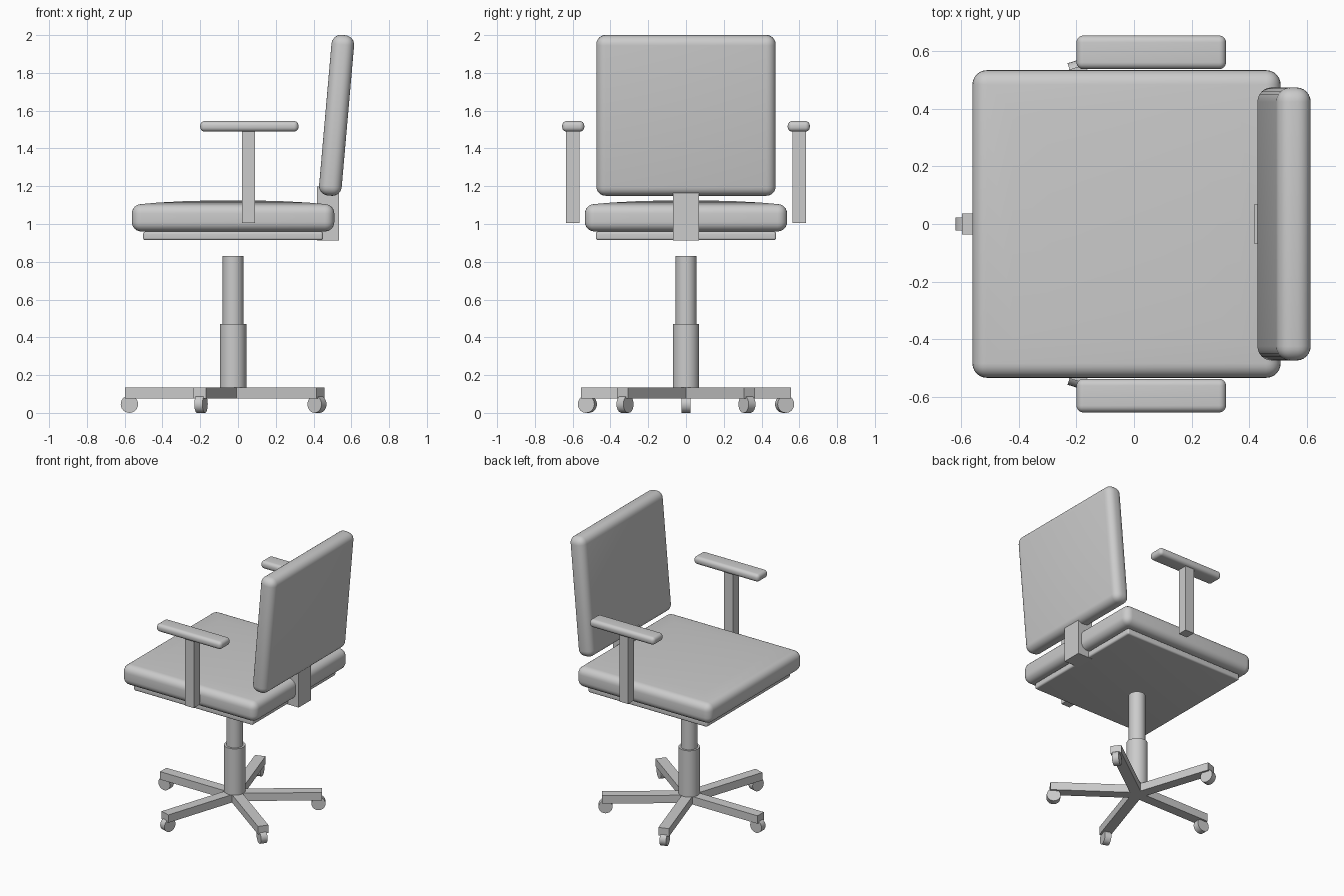
import bpy, bmesh
from math import radians, cos, sin, pi
from mathutils import Matrix, Vector

if "Cube" in bpy.data.objects:
    bpy.data.objects.remove(bpy.data.objects["Cube"])


def finish(bm, name, loc=(0, 0, 0), rot=(0, 0, 0), smooth=False):
    bmesh.ops.recalc_face_normals(bm, faces=bm.faces[:])
    mesh = bpy.data.meshes.new(name)
    bm.to_mesh(mesh)
    bm.free()
    obj = bpy.data.objects.new(name, mesh)
    bpy.context.collection.objects.link(obj)
    obj.location, obj.rotation_euler = loc, rot
    if smooth:
        bpy.ops.object.select_all(action='DESELECT')
        obj.select_set(True)
        bpy.context.view_layer.objects.active = obj
        bpy.ops.object.shade_smooth_by_angle(angle=radians(35))
    return obj


def box(name, center, size, bevel=0, rot=(0, 0, 0), crown=()):
    bm = bmesh.new()
    bmesh.ops.create_cube(bm, size=1)
    bmesh.ops.scale(bm, vec=size, verts=bm.verts)
    if bevel:
        bmesh.ops.bevel(bm, geom=bm.edges[:], offset=bevel, segments=6,
                        profile=0.5, affect='EDGES')
    # optional gentle crown: inset the top face in rising steps
    for width, rise in crown:
        bm.normal_update()
        top = max(bm.faces, key=lambda f: (f.normal.z > 0.99) * f.calc_area()
                  * (f.calc_center_median().z > 0))
        bmesh.ops.inset_region(bm, faces=[top], thickness=width,
                               use_even_offset=True)
        for v in top.verts:
            v.co.z += rise
    return finish(bm, name, center, rot, bevel > 0)


def cylinder(name, center, radius, depth, rot=(0, 0, 0), segments=32):
    bm = bmesh.new()
    bmesh.ops.create_cone(bm, cap_ends=True, segments=segments,
                          radius1=radius, radius2=radius, depth=depth)
    return finish(bm, name, center, rot, True)


# Seat cushion and its pan
box("seat_cushion", (-0.026, 0, 1.033), (1.072, 1.07, 0.145), 0.05,
    crown=((0.09, 0.008), (0.13, 0.007), (0.14, 0.004)))
box("seat_pan", (-0.026, 0, 0.937), (0.952, 0.955, 0.045), 0.012)

# Backrest and bracket
box("backrest", (0.522, 0, 1.575), (0.12, 0.95, 0.853), 0.05,
    rot=(0, radians(5), 0))
box("back_bracket", (0.477, 0, 1.055), (0.115, 0.14, 0.285))

# Armrests
for side, label in ((-1, "front"), (1, "rear")):
    box(label + "_arm_post", (0.055, side * 0.599, 1.25), (0.07, 0.07, 0.49))
    box(label + "_arm_pad", (0.06, side * 0.597, 1.517), (0.52, 0.117, 0.056), 0.024)

# Gas lift column
HUB = Vector((-0.026, 0, 0))
cylinder("column_sleeve", HUB + Vector((0, 0, 0.302)), 0.07, 0.335)
cylinder("column_piston", HUB + Vector((0, 0, 0.64)), 0.055, 0.38)

# Five-legged base with casters
for i in range(5):
    a = pi + i * 2 * pi / 5
    d = Vector((cos(a), sin(a), 0))
    box(f"base_leg_{i + 1}", HUB + d * 0.286 + Vector((0, 0, 0.105)),
        (0.572, 0.072, 0.057), rot=(0, 0, a))
    cylinder(f"caster_{i + 1}", HUB + d * 0.549 + Vector((0, 0, 0.046)),
             0.046, 0.045, rot=(pi / 2, 0, a), segments=24)
